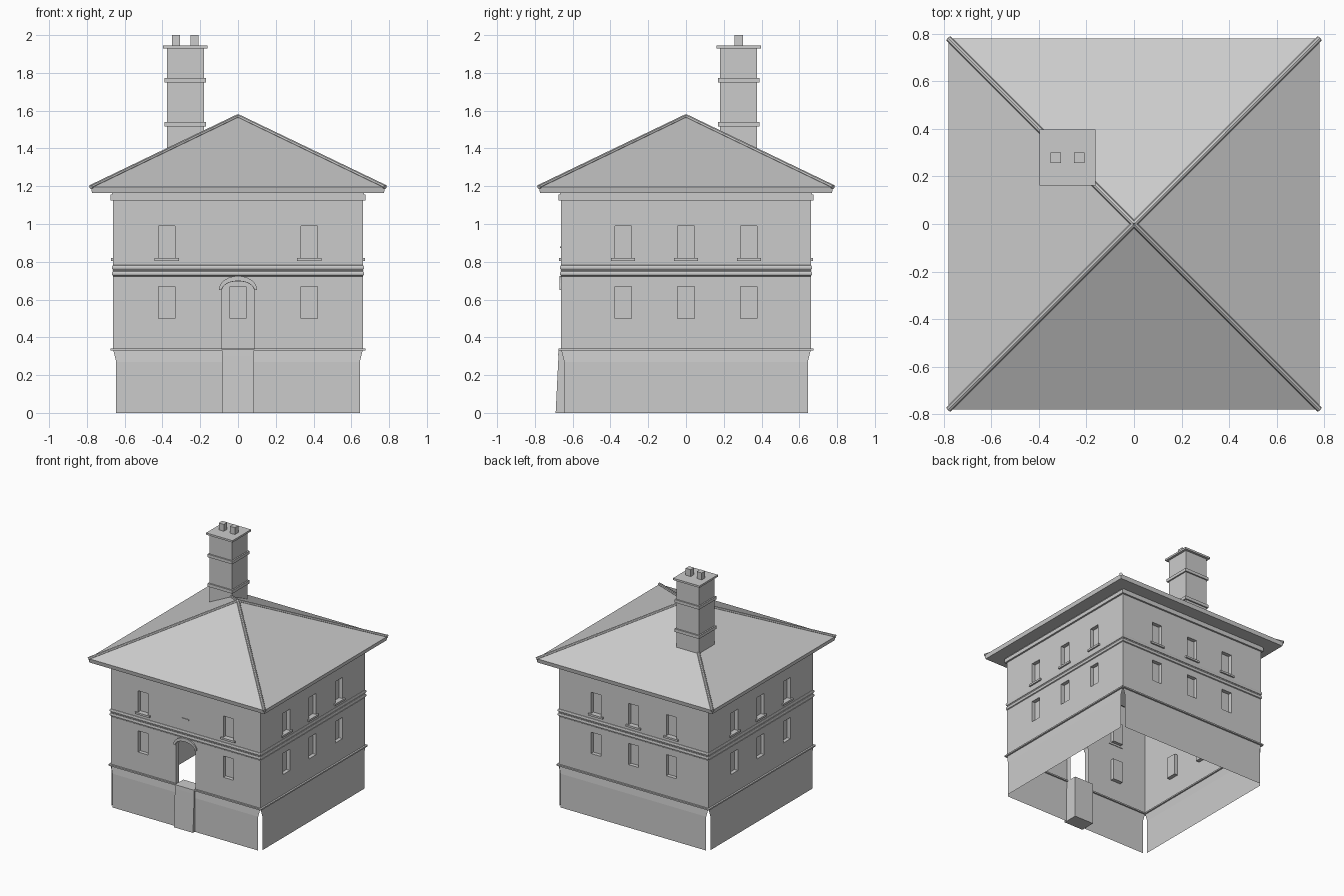
import bpy, bmesh, math
from mathutils import Matrix, Vector

if "Cube" in bpy.data.objects:
    bpy.data.objects.remove(bpy.data.objects["Cube"])

W = 0.661  # half width of the walls


def make(name, verts, faces, turn=0, fix=True):
    bm = bmesh.new()
    vs = [bm.verts.new(v) for v in verts]
    for f in faces:
        bm.faces.new([vs[i] for i in f])
    bmesh.ops.remove_doubles(bm, verts=bm.verts, dist=1e-5)
    if fix:
        bmesh.ops.recalc_face_normals(bm, faces=bm.faces)
    bm.transform(Matrix.Rotation(turn * math.pi / 2, 4, 'Z'))
    me = bpy.data.meshes.new(name)
    bm.to_mesh(me)
    bm.free()
    ob = bpy.data.objects.new(name, me)
    bpy.context.collection.objects.link(ob)
    return ob


def box(name, x0, x1, y0, y1, z0, z1, turn=0):
    v = [(x, y, z) for z in (z0, z1) for x, y in ((x0, y0), (x1, y0), (x1, y1), (x0, y1))]
    f = [(0, 3, 2, 1), (4, 5, 6, 7)] + [(i, (i + 1) % 4, (i + 1) % 4 + 4, i + 4) for i in range(4)]
    return make(name, v, f, turn)


def ring(name, prof, closed=False, cx=0, cy=0):
    """Sweep an (out, z) profile round a square."""
    v, f = [], []
    for r, z in prof:
        v += [(cx + sx * r, cy + sy * r, z) for sx, sy in ((-1, -1), (1, -1), (1, 1), (-1, 1))]
    n = len(prof)
    for i in range(n if closed else n - 1):
        j = (i + 1) % n
        for k in range(4):
            m = (k + 1) % 4
            ids = [i * 4 + k, i * 4 + m, j * 4 + m, j * 4 + k]
            if prof[j][0] == 0:
                ids = ids[:3]
            f.append(ids)
    # merge the apex of a profile ending on the axis
    if prof[-1][0] == 0:
        f = [[min(i, (n - 1) * 4) for i in face] for face in f]
    return make(name, v, f)


LOW, HIGH = (0.50, 0.67), (0.82, 0.99)
D, DZ0, DZ1, DTOP = 0.085, 0.335, 0.65, 0.697   # doorway


def arch(a, b, n=12):
    return [(a * math.cos(math.pi * i / n), DZ1 + b * math.sin(math.pi * i / n)) for i in range(n + 1)]


def wall(name, centres, turn, door=False):
    """Wall sheet with recessed windows."""
    hw, dep = 0.044, 0.03
    verts, faces = [], []

    def quad(*pts):
        faces.append(range(len(verts), len(verts) + len(pts)))
        verts.extend(pts)

    xs = sorted([-W, W] + [c + s * hw for c in centres for s in (-1, 1)] + ([-D, D] if door else []))
    zs = sorted([0.335, 1.165, *LOW, *HIGH] + ([DTOP] if door else []))
    for x0, x1 in zip(xs, xs[1:]):
        for z0, z1 in zip(zs, zs[1:]):
            cx, cz = (x0 + x1) / 2, (z0 + z1) / 2
            win = any(abs(cx - c) < hw for c in centres) and any(a < cz < b for a, b in (LOW, HIGH))
            if door and abs(cx) < D and cz < DTOP:
                continue
            y = -W + (dep if win else 0)
            c = [(x0, z0), (x1, z0), (x1, z1), (x0, z1)]
            quad(*[(px, y, pz) for px, pz in c])
            if win:
                for p, q in zip(c, c[1:] + c[:1]):
                    quad((p[0], -W, p[1]), (q[0], -W, q[1]), (q[0], y, q[1]), (p[0], y, p[1]))
    if door:
        pts = arch(D, DTOP - DZ1)
        for p, q in zip(pts, pts[1:]):      # spandrels over the arch
            quad((p[0], -W, p[1]), (p[0], -W, DTOP + 1e-4), (q[0], -W, DTOP + 1e-4), (q[0], -W, q[1]))
        line = [(D, DZ0)] + pts + [(-D, DZ0)]
        for p, q in zip(line, line[1:]):    # door reveal
            quad((p[0], -W, p[1]), (q[0], -W, q[1]), (q[0], -W + .04, q[1]), (p[0], -W + .04, p[1]))
    make(name, verts, faces, turn)
    for c in centres:
        box(name + "_sill", c - 0.064, c + 0.064, -W - 0.012, -W + 0.005, 0.805, 0.82, turn)


# Walls, plinth panels and plinth ledge on each side
for t, side in enumerate(("front", "right", "back", "left")):
    front = t == 0
    wall(side + "_wall", (-0.377, 0.377) if front else (-0.333, 0, 0.333), t, front)
    E = 0.645
    spans = [(-1, -D), (D, 1)] if front else [(-1, 1)]
    for a, b in spans:
        def end(v, r):
            return v * r if abs(v) == 1 else v
        v = [(end(x, r), y, z) for r, y, z in ((E, -.667, 0), (E, -.667, .27), (W, -W, .336)) for x in (a, b)]
        make(side + "_plinth", v, [(0, 1, 3, 2), (2, 3, 5, 4)], t, False)
        box(side + "_plinth_ledge", end(a, .675), end(b, .675), -.675, -.65, .329, .34, t)


# Mid-height string course and cornice
def roll(z, h):
    return [(W + 0.007 * math.sin(math.pi * i / 6), z - h * math.cos(math.pi * i / 6)) for i in range(7)]


ring("string_course", [(W, .722), (W + .003, .724)] + roll(.738, .012) + [(W + .003, .755)] + roll(.77, .012))
ring("cornice", [(W, 1.125), (.675, 1.125), (.675, 1.155), (.668, 1.155), (.668, 1.166)])

# Hipped roof with hip rolls
ring("roof", [(.65, 1.165), (.773, 1.165), (.779, 1.197), (0, 1.572)])
for sx in (-1, 1):
    for sy in (-1, 1):
        p, q = Vector((0, 0, 1.57)), Vector((sx * .779, sy * .779, 1.196))
        bpy.ops.mesh.primitive_cylinder_add(vertices=8, radius=.012, depth=(q - p).length, location=(p + q) / 2)
        ob = bpy.context.object
        ob.name = "hip_roll"
        ob.rotation_euler = (q - p).to_track_quat('Z', 'Y').to_euler()
        bpy.ops.object.shade_smooth_by_angle()

# Chimney with bands, cap and pots
CX, CY = -0.279, 0.279


def block(name, x, r, z0, z1):
    box(name, x - r, x + r, CY - r, CY + r, z0, z1)


block("chimney_shaft", CX, .098, 1.37, 1.932)
block("chimney_lower_band", CX, .109, 1.515, 1.54)
block("chimney_upper_band", CX, .109, 1.75, 1.774)
block("chimney_cap", CX, .117, 1.93, 1.945)
for dx in (-.049, .049):
    block("chimney_pot", CX + dx, .022, 1.94, 2.0)

# Arch moulding over the door
inner, outer = arch(D + .001, .048), arch(.102, .075)
v, f = [], []
for (a, b), (c, d) in zip(inner, outer):
    v += [(a, -W, b), (a, -.671, b), (c, -.671, d), (c, -W, d)]
for i in range(len(inner) - 1):
    f += [(i * 4 + k, i * 4 + (k + 1) % 4, i * 4 + 4 + (k + 1) % 4, i * 4 + 4 + k) for k in range(4)]
f += [(0, 1, 2, 3), [len(v) - k for k in (1, 2, 3, 4)]]
make("door_arch", v, f)

# Door step block with sloping front
prof = [(-.69, 0), (-.675, .305), (-.677, .305), (-.675, .335), (-.57, .335), (-.57, 0)]
n = len(prof)
v = [(x, y, z) for x in (-D, D) for y, z in prof]
make("door_step", v, [range(n), range(n, 2 * n)] + [(i, (i + 1) % n, (i + 1) % n + n, i + n) for i in range(n)])

# Small ledge above the door
box("wall_ledge", -.03, .03, -W - .006, -W + .004, .872, .88)
